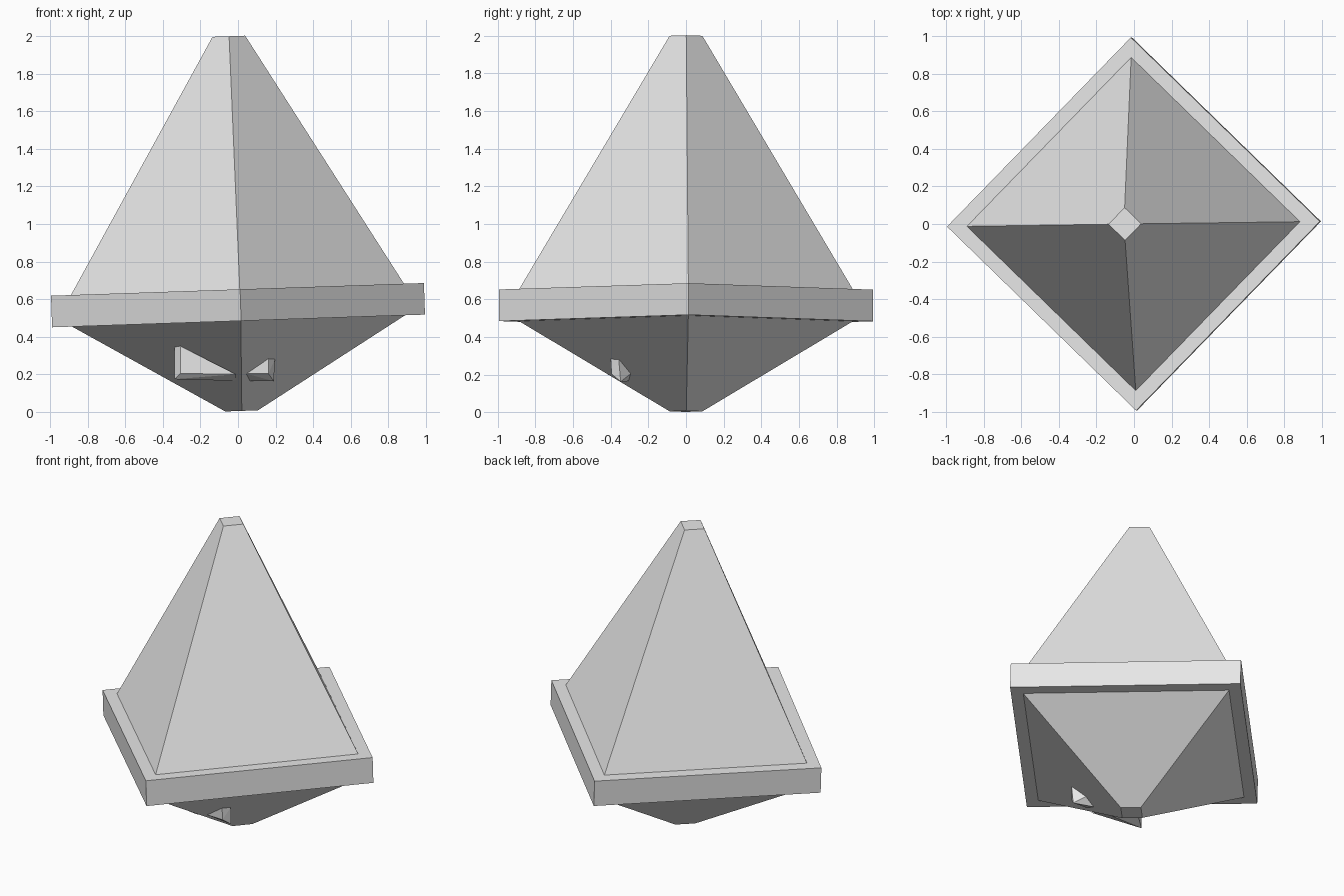
import bpy, bmesh, math
from mathutils import Matrix, Vector

if "Cube" in bpy.data.objects:
    bpy.data.objects.remove(bpy.data.objects["Cube"])

grey = bpy.data.materials.new("plain_grey")
grey.diffuse_color = (0.8, 0.8, 0.8, 1)
grey.use_nodes = True
grey.node_tree.nodes["Principled BSDF"].inputs["Base Color"].default_value = grey.diffuse_color

# The whole body leans slightly and is turned a little about its axis
LEAN = (Matrix.Translation((0, 0, 0.568))
        @ Matrix.Rotation(math.radians(-1.95), 4, 'Y')
        @ Matrix.Rotation(math.radians(0.8), 4, 'Z'))


def finish(name, bm):
    bmesh.ops.recalc_face_normals(bm, faces=bm.faces)
    mesh = bpy.data.meshes.new(name)
    bm.to_mesh(mesh)
    bm.free()
    mesh.materials.append(grey)
    obj = bpy.data.objects.new(name, mesh)
    bpy.context.collection.objects.link(obj)
    return obj


def frustum(name, z0, r0, z1, r1):
    """Four-sided block with its corners on the x and y axes."""
    bm = bmesh.new()
    rings = [[bm.verts.new(LEAN @ Vector((r * math.cos(k * math.pi / 2),
                                          r * math.sin(k * math.pi / 2), z)))
              for k in range(4)] for z, r in ((z0, r0), (z1, r1))]
    for k in range(4):
        n = (k + 1) % 4
        bm.faces.new((rings[0][k], rings[0][n], rings[1][n], rings[1][k]))
    for ring in rings:
        bm.faces.new(ring)
    return finish(name, bm)


def wedge(name, points):
    """Solid wedge around a few corner points."""
    bm = bmesh.new()
    for p in points:
        bm.verts.new(p)
    res = bmesh.ops.convex_hull(bm, input=bm.verts)
    loose = {g for g in res["geom_interior"] + res["geom_unused"]
             if isinstance(g, bmesh.types.BMVert)}
    bmesh.ops.delete(bm, geom=list(loose), context='VERTS')
    bmesh.ops.dissolve_limit(bm, angle_limit=math.radians(2),
                             verts=bm.verts, edges=bm.edges)
    return finish(name, bm)


# Body: lower cone, square rim and tall upper cone
frustum("lower_pyramid", -0.563, 0.087, -0.084, 0.887)
frustum("square_rim", -0.084, 0.993, 0.084, 0.993)
frustum("upper_pyramid", 0.084, 0.887, 1.432, 0.087)

# Eyes: small wedges standing out from the two front lower faces
wedge("right_eye", [
    (0.045, -0.39, 0.203), (0.162, -0.40, 0.283), (0.162, -0.395, 0.203),
    (0.196, -0.357, 0.28), (0.191, -0.347, 0.163),
    (0.045, -0.30, 0.166), (0.13, -0.288, 0.21)])
wedge("left_eye", [
    (-0.012, -0.415, 0.2), (-0.306, -0.37, 0.35), (-0.306, -0.365, 0.205),
    (-0.337, -0.33, 0.345), (-0.337, -0.33, 0.174),
    (-0.008, -0.32, 0.165), (-0.20, -0.22, 0.215)])
